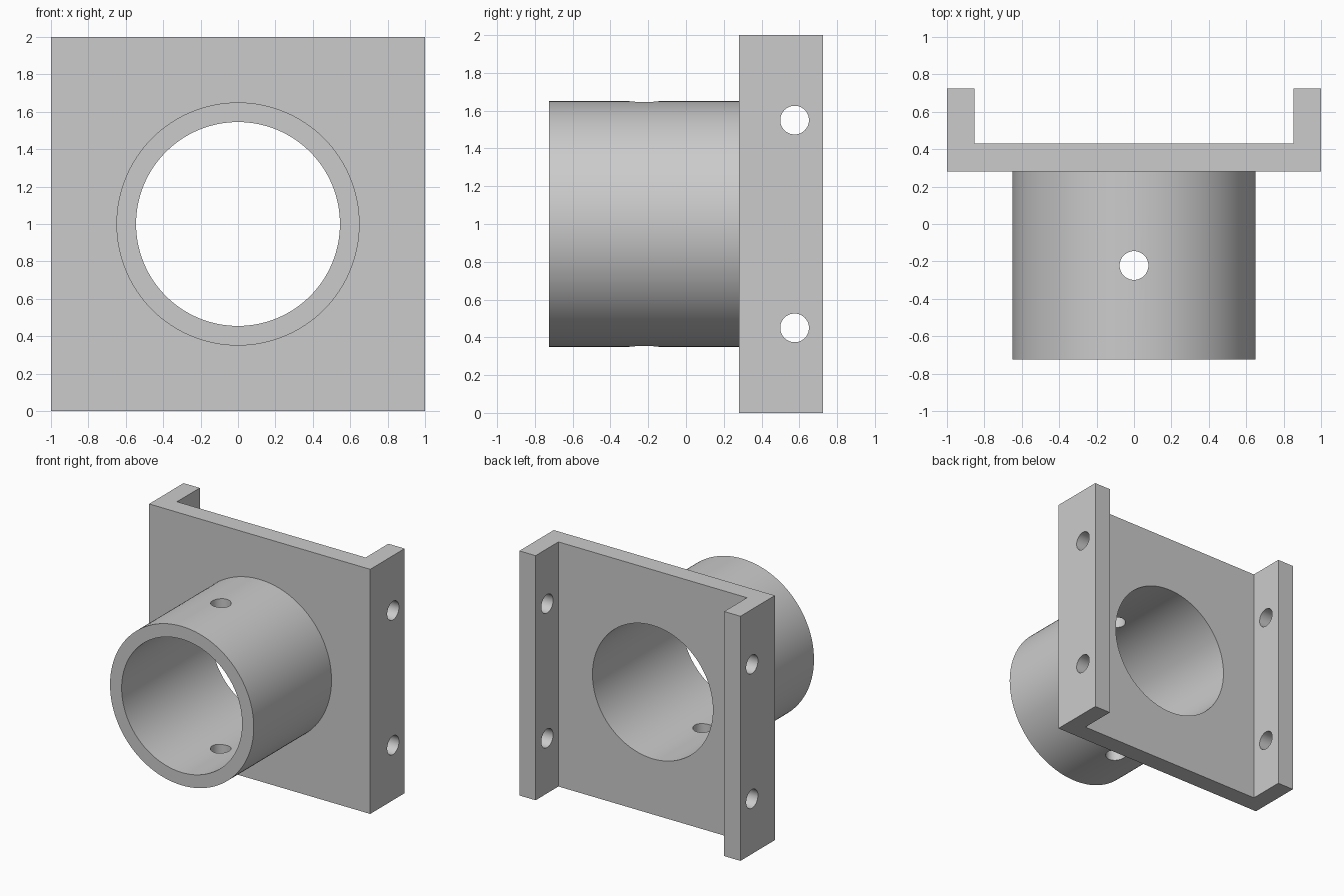
import bpy
import bmesh
from math import pi, radians
from mathutils import Matrix

cube = bpy.data.objects.get("Cube")
if cube:
    bpy.data.objects.remove(cube, do_unlink=True)

grey = bpy.data.materials.new("plain grey")
grey.use_nodes = True
colour = (0.6, 0.6, 0.6, 1)
grey.diffuse_color = colour
grey.node_tree.nodes["Principled BSDF"].inputs["Base Color"].default_value = colour

BACK = 0.725           # rear edge of the flanges
FRONT = -BACK          # open end of the tube
PLATE_FRONT = 0.28
PLATE_BACK = 0.43
FLANGE_IN = 0.853      # inner side of the flanges
MID = 1.0              # height of the tube axis
ROT = {"X": Matrix.Rotation(pi / 2, 4, "Y"),
       "Y": Matrix.Rotation(pi / 2, 4, "X"),
       "Z": Matrix.Identity(4)}


def add_object(name, bm):
    bmesh.ops.recalc_face_normals(bm, faces=bm.faces)
    mesh = bpy.data.meshes.new(name)
    bm.to_mesh(mesh)
    bm.free()
    mesh.materials.append(grey)
    obj = bpy.data.objects.new(name, mesh)
    bpy.context.collection.objects.link(obj)
    return obj


def cylinder(name, centre, radius, length, axis, sides):
    bm = bmesh.new()
    bmesh.ops.create_cone(bm, cap_ends=True, segments=sides, radius1=radius,
                          radius2=radius, depth=length,
                          matrix=Matrix.Translation(centre) @ ROT[axis])
    return add_object(name, bm)


def combine(target, tool, operation):
    mod = target.modifiers.new(tool.name, "BOOLEAN")
    mod.operation = operation
    mod.solver = "EXACT"
    mod.object = tool
    bpy.context.view_layer.objects.active = target
    bpy.ops.object.modifier_apply(modifier=mod.name)
    bpy.data.objects.remove(tool, do_unlink=True)


# Channel: plate with a flange on each side
half = [(1, PLATE_FRONT), (1, BACK), (FLANGE_IN, BACK), (FLANGE_IN, PLATE_BACK)]
outline = half + [(-x, y) for x, y in reversed(half)]
bm = bmesh.new()
face = bm.faces.new([bm.verts.new((x, y, 0)) for x, y in outline])
top = bmesh.ops.extrude_face_region(bm, geom=[face])
bmesh.ops.translate(bm, vec=(0, 0, 2),
                    verts=[v for v in top["geom"] if isinstance(v, bmesh.types.BMVert)])
bracket = add_object("tube_bracket", bm)

# Tube socket, rooted inside the plate, with its through bore
root = (PLATE_FRONT + PLATE_BACK) / 2
tube = cylinder("tube", (0, (FRONT + root) / 2, MID), 0.65, root - FRONT, "Y", 128)
combine(bracket, tube, "UNION")
combine(bracket, cylinder("bore", (0, 0, MID), 0.545, 3, "Y", 128), "DIFFERENCE")

# Pin hole through the tube, top and bottom
combine(bracket, cylinder("pin_hole", (0, -0.222, MID), 0.077, 3, "Z", 48), "DIFFERENCE")

# Bolt holes through both flanges
for z in (0.45, 1.55):
    combine(bracket, cylinder("bolt_hole", (0, 0.575, z), 0.076, 3, "X", 48), "DIFFERENCE")

# Smooth curved walls, sharp edges
bpy.ops.object.select_all(action="DESELECT")
bracket.select_set(True)
bpy.context.view_layer.objects.active = bracket
bpy.ops.object.shade_smooth_by_angle(angle=radians(30))
